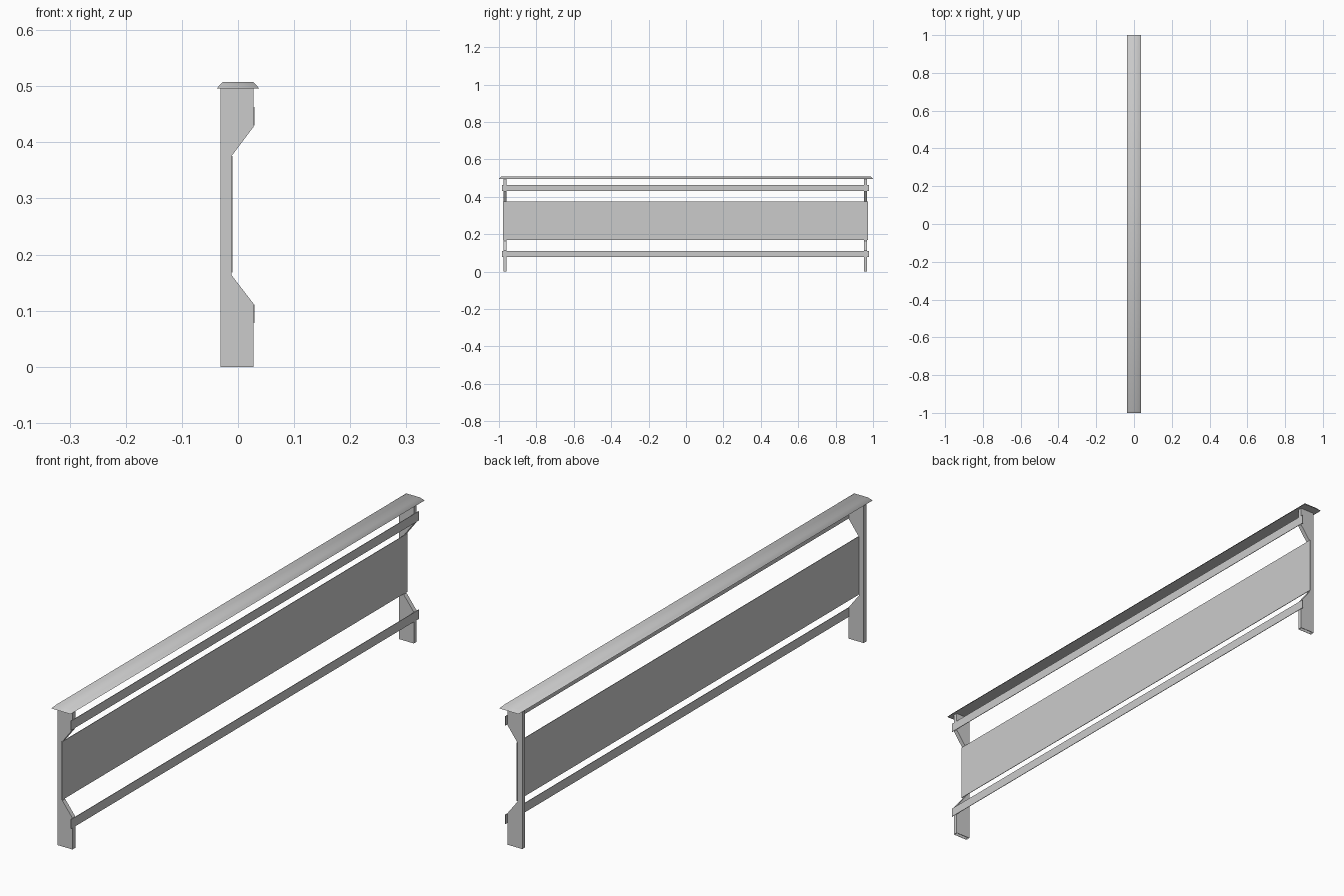
import bpy
import bmesh
from math import radians

cube = bpy.data.objects.get("Cube")
if cube:
    bpy.data.objects.remove(cube, do_unlink=True)

grey = bpy.data.materials.new("plain_grey")
grey.use_nodes = True
COLOUR = (0.6, 0.6, 0.6, 1)
grey.diffuse_color = COLOUR
grey.node_tree.nodes["Principled BSDF"].inputs["Base Color"].default_value = COLOUR

Y_MID = -0.003  # the frame sits slightly off the cap's centre


def add_object(name, bm):
    bmesh.ops.recalc_face_normals(bm, faces=bm.faces)
    mesh = bpy.data.meshes.new(name)
    bm.to_mesh(mesh)
    bm.free()
    mesh.materials.append(grey)
    obj = bpy.data.objects.new(name, mesh)
    bpy.context.collection.objects.link(obj)
    return obj


def box(name, x0, x1, y0, y1, z0, z1, taper=0):
    """Box whose top is drawn in by taper on all four sides."""
    bm = bmesh.new()
    bmesh.ops.create_cube(bm, size=1)
    for v in bm.verts:
        t = taper if v.co.z > 0 else 0
        v.co.x = x1 - t if v.co.x > 0 else x0 + t
        v.co.y = y1 - t if v.co.y > 0 else y0 + t
        v.co.z = z1 if v.co.z > 0 else z0
    return add_object(name, bm)


# Notched end posts: hollow sheet-metal sections, open at the foot
OUTLINE = [(-0.031, 0), (0.028, 0), (0.028, 0.112), (-0.012, 0.164),
           (-0.012, 0.375), (0.028, 0.428), (0.028, 0.497), (-0.031, 0.497)]


def post(name, y0, y1):
    bm = bmesh.new()
    face = bm.faces.new([bm.verts.new((x, y0, z)) for x, z in OUTLINE])
    ext = bmesh.ops.extrude_face_region(bm, geom=[face], use_keep_orig=True)
    for item in ext["geom"]:
        if isinstance(item, bmesh.types.BMVert):
            item.co.y = y1
    foot = [f for f in bm.faces if all(v.co.z < 0.001 for v in f.verts)]
    bmesh.ops.delete(bm, geom=foot, context="FACES_ONLY")
    obj = add_object(name, bm)
    wall = obj.modifiers.new("sheet_thickness", "SOLIDIFY")
    wall.thickness = 0.0015
    wall.offset = -1


post("front_post", Y_MID - 0.972, Y_MID - 0.956)
post("back_post", Y_MID + 0.956, Y_MID + 0.972)

# Wide centre panel set into the notches
box("centre_panel", -0.012, -0.010, Y_MID - 0.976, Y_MID + 0.976, 0.168, 0.376)

# Narrow rails fixed to the outer edge of the posts
for name, z0, z1 in (("lower_rail", 0.078, 0.111), ("upper_rail", 0.43, 0.463)):
    box(name, 0.0275, 0.0295, Y_MID - 0.982, Y_MID + 0.982, z0, z1)

# Chamfered top cap with a soft upper surface
cap = box("top_cap", -0.038, 0.038, -1, 1, 0.496, 0.508, taper=0.011)
bpy.ops.object.select_all(action="DESELECT")
cap.select_set(True)
bpy.context.view_layer.objects.active = cap
bpy.ops.object.shade_smooth_by_angle(angle=radians(70))
